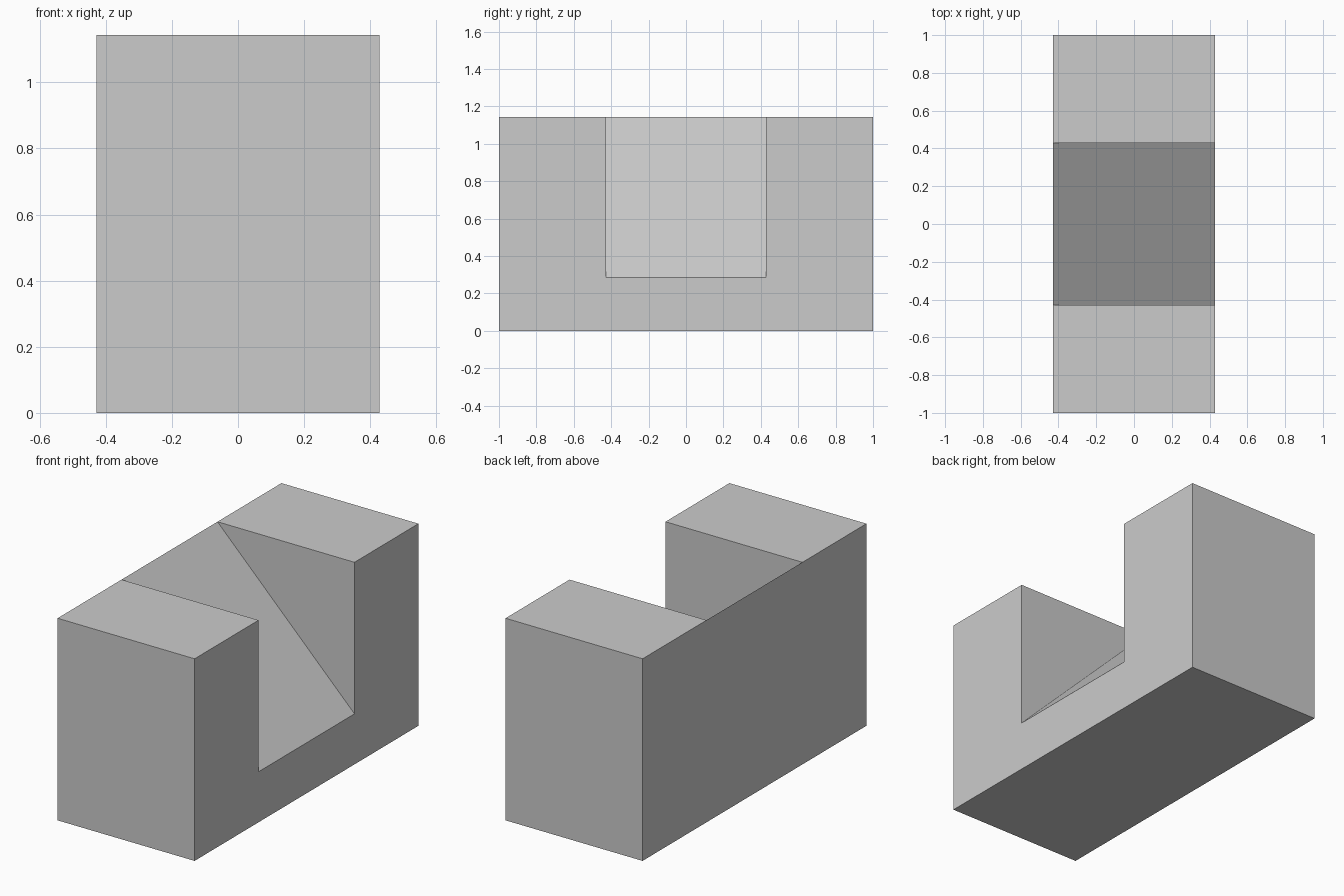
import bpy

cube = bpy.data.objects.get("Cube")
if cube:
    bpy.data.objects.remove(cube, do_unlink=True)

# Proportions: everything is a multiple of one unit
U = 2 / 7
HALF_WIDTH, HALF_LENGTH, HEIGHT = 1.5 * U, 3.5 * U, 4 * U
HALF_NOTCH, SILL = 1.5 * U, U

# Single plain grey
grey = bpy.data.materials.new("light_grey")
grey.use_nodes = True
colour = (0.6, 0.6, 0.6, 1)
grey.diffuse_color = colour
bsdf = next(n for n in grey.node_tree.nodes if n.type == "BSDF_PRINCIPLED")
bsdf.inputs["Base Color"].default_value = colour


def prism(name, profile, half_length):
    """Extrude an (x, z) profile along y, centred on y = 0."""
    n = len(profile)
    verts = [(x, y, z) for y in (-half_length, half_length) for x, z in profile]
    faces = [tuple(range(n)), tuple(reversed(range(n, 2 * n)))]
    faces += [(i, i + n, (i + 1) % n + n, (i + 1) % n) for i in range(n)]
    mesh = bpy.data.meshes.new(name)
    mesh.from_pydata(verts, [], faces)
    mesh.materials.append(grey)
    obj = bpy.data.objects.new(name, mesh)
    bpy.context.collection.objects.link(obj)
    return obj


# Solid block
block = prism("notched_block", [(-HALF_WIDTH, 0), (HALF_WIDTH, 0),
                                (HALF_WIDTH, HEIGHT), (-HALF_WIDTH, HEIGHT)], HALF_LENGTH)

# Wedge cutter: its sloping side leaves the ramp, extended past the block's faces
EXTRA = 0.2
slope = (HEIGHT - SILL) / (2 * HALF_WIDTH)
cutter = prism("ramp_cutter", [(-HALF_WIDTH, HEIGHT),
                               (HALF_WIDTH + EXTRA, SILL - EXTRA * slope),
                               (HALF_WIDTH + EXTRA, HEIGHT + EXTRA),
                               (-HALF_WIDTH, HEIGHT + EXTRA)], HALF_NOTCH)
cutter.hide_render = True

# Cut the ramped notch, then drop the helper
cut = block.modifiers.new("ramp_notch", "BOOLEAN")
cut.operation = "DIFFERENCE"
cut.solver = "EXACT"
cut.object = cutter
bpy.context.view_layer.objects.active = block
bpy.ops.object.modifier_apply(modifier=cut.name)
bpy.data.objects.remove(cutter, do_unlink=True)
